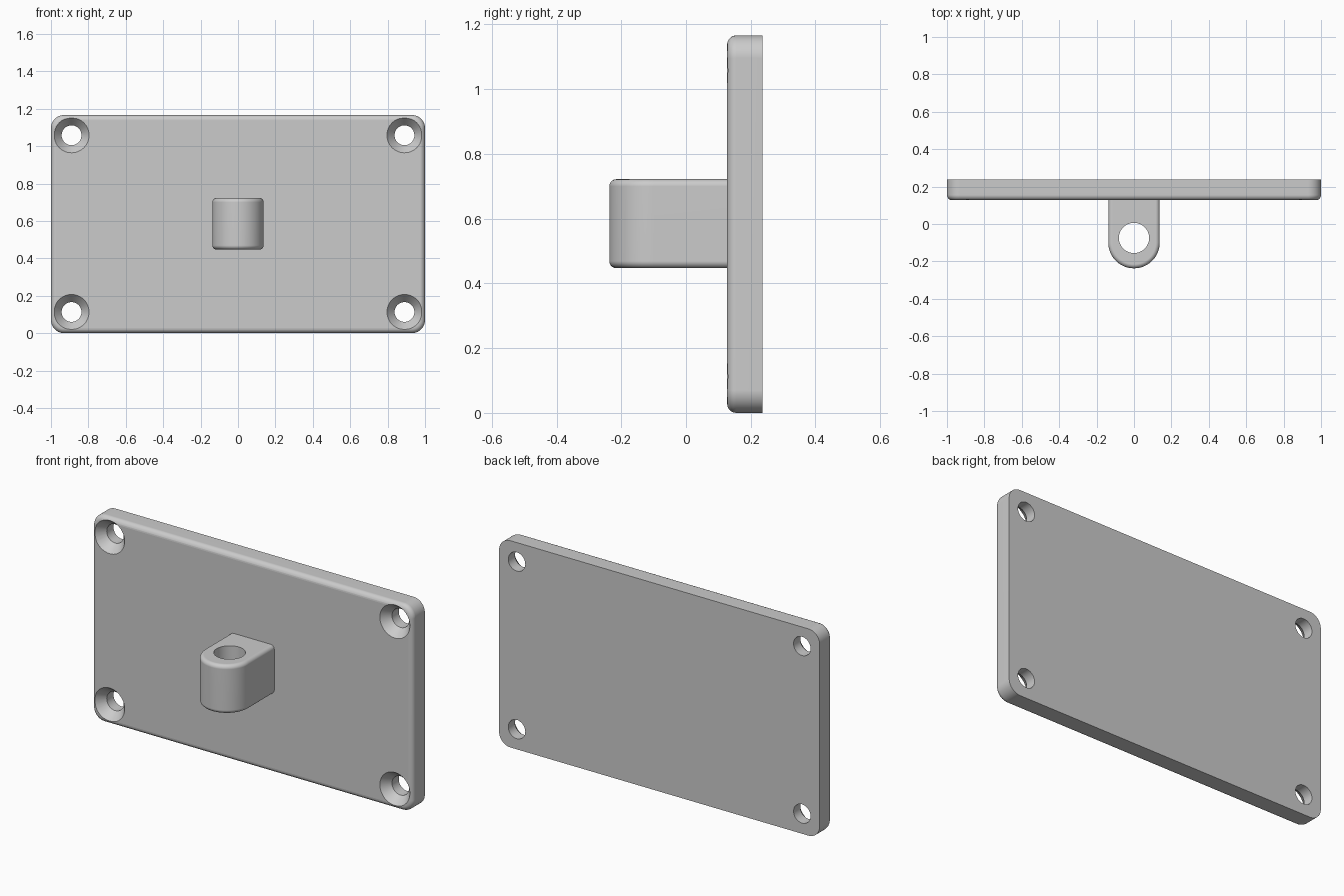
import bpy, bmesh
from math import sin, cos, pi, radians
from mathutils import Vector

if "Cube" in bpy.data.objects:
    bpy.data.objects.remove(bpy.data.objects["Cube"], do_unlink=True)

grey = bpy.data.materials.new("plain_grey")
grey.use_nodes = True
colour = (0.6, 0.6, 0.6, 1)
grey.diffuse_color = colour
grey.node_tree.nodes["Principled BSDF"].inputs["Base Color"].default_value = colour

WIDTH, HEIGHT = 2.0, 1.166
FRONT, BACK = 0.127, 0.237


def arc(cx, cy, r, start, end, steps):
    """Points on an arc, angles in degrees."""
    angles = [radians(start + (end - start) * i / steps) for i in range(steps + 1)]
    return [(cx + r * cos(a), cy + r * sin(a)) for a in angles]


def make_object(name, bm):
    bmesh.ops.recalc_face_normals(bm, faces=bm.faces)
    mesh = bpy.data.meshes.new(name)
    bm.to_mesh(mesh)
    bm.free()
    mesh.materials.append(grey)
    ob = bpy.data.objects.new(name, mesh)
    bpy.context.collection.objects.link(ob)
    return ob


def prism(name, points, direction, round_edge, radius):
    """Extrude an outline and round the edges chosen by round_edge."""
    bm = bmesh.new()
    face = bm.faces.new([bm.verts.new(p) for p in points])
    extruded = bmesh.ops.extrude_face_region(bm, geom=[face])["geom"]
    verts = [v for v in extruded if isinstance(v, bmesh.types.BMVert)]
    bmesh.ops.translate(bm, verts=verts, vec=direction)
    bmesh.ops.recalc_face_normals(bm, faces=bm.faces)
    edges = [e for e in bm.edges if round_edge(e.verts[0].co, e.verts[1].co)]
    bmesh.ops.bevel(bm, geom=edges, offset=radius, segments=5,
                    profile=0.5, affect='EDGES', clamp_overlap=True)
    return make_object(name, bm)


def add_turned(bm, centre, axis, side, profile, steps=48):
    """Closed turned solid; profile lists (radius, distance along axis)."""
    up = axis.cross(side)
    rings = []
    for r, d in profile:
        rings.append([bm.verts.new(centre + axis * d
                                   + (side * cos(a) + up * sin(a)) * r)
                      for a in (2 * pi * i / steps for i in range(steps))])
    for low_ring, high_ring in zip(rings, rings[1:]):
        for i in range(steps):
            j = (i + 1) % steps
            bm.faces.new((low_ring[i], low_ring[j], high_ring[j], high_ring[i]))
    bm.faces.new(rings[0][::-1])
    bm.faces.new(rings[-1])


def cut(ob, bm):
    cutter = make_object("hole_cutter", bm)
    cutter.hide_render = True
    mod = ob.modifiers.new("holes", 'BOOLEAN')
    mod.operation, mod.solver, mod.object = 'DIFFERENCE', 'EXACT', cutter
    bpy.context.view_layer.objects.active = ob
    bpy.ops.object.modifier_apply(modifier=mod.name)
    bpy.data.objects.remove(cutter, do_unlink=True)


def finish(ob):
    bpy.ops.object.select_all(action='DESELECT')
    ob.select_set(True)
    bpy.context.view_layer.objects.active = ob
    bpy.ops.object.shade_smooth_by_angle(angle=radians(30))
    ob.modifiers.new("even_shading", 'WEIGHTED_NORMAL').keep_sharp = True


X, Y, Z = Vector((1, 0, 0)), Vector((0, 1, 0)), Vector((0, 0, 1))

# Mounting plate: rounded rectangle with a softened front rim
r, side = 0.07, WIDTH / 2
corners = [(side - r, HEIGHT - r), (r - side, HEIGHT - r), (r - side, r), (side - r, r)]
outline = [p for i, (x, z) in enumerate(corners)
           for p in arc(x, z, r, 90 * i, 90 * i + 90, 10)]
plate = prism("mounting_plate", [(x, BACK, z) for x, z in outline],
              Y * (FRONT - BACK),
              lambda a, b: max(a.y, b.y) < FRONT + 0.001, 0.028)

# Countersunk screw holes in the corners, cut by one shape each
screws = bmesh.new()
for x in (-0.89, 0.89):
    for z in (0.113, 1.058):
        add_turned(screws, Vector((x, FRONT, z)), Y, X,
                   [(0.102, -0.01), (0.053, 0.05), (0.053, 0.2)])
cut(plate, screws)
finish(plate)

# Lug: round-nosed block with softened top and bottom rims
half, low, high, root = 0.1375, 0.447, 0.722, FRONT + 0.001
nose = [(half, root)] + arc(0, half - 0.237, half, 0, -180, 32) + [(-half, root)]
lug = prism("lug", [(x, y, low) for x, y in nose], Z * (high - low),
            lambda a, b: abs(a.z - b.z) < 0.001 and min(a.y, b.y) < FRONT, 0.022)

# Vertical pin hole through the lug
pin = bmesh.new()
add_turned(pin, Vector((0, -0.0745, 0)), Z, X, [(0.081, low - 0.1), (0.081, high + 0.1)])
cut(lug, pin)
finish(lug)
